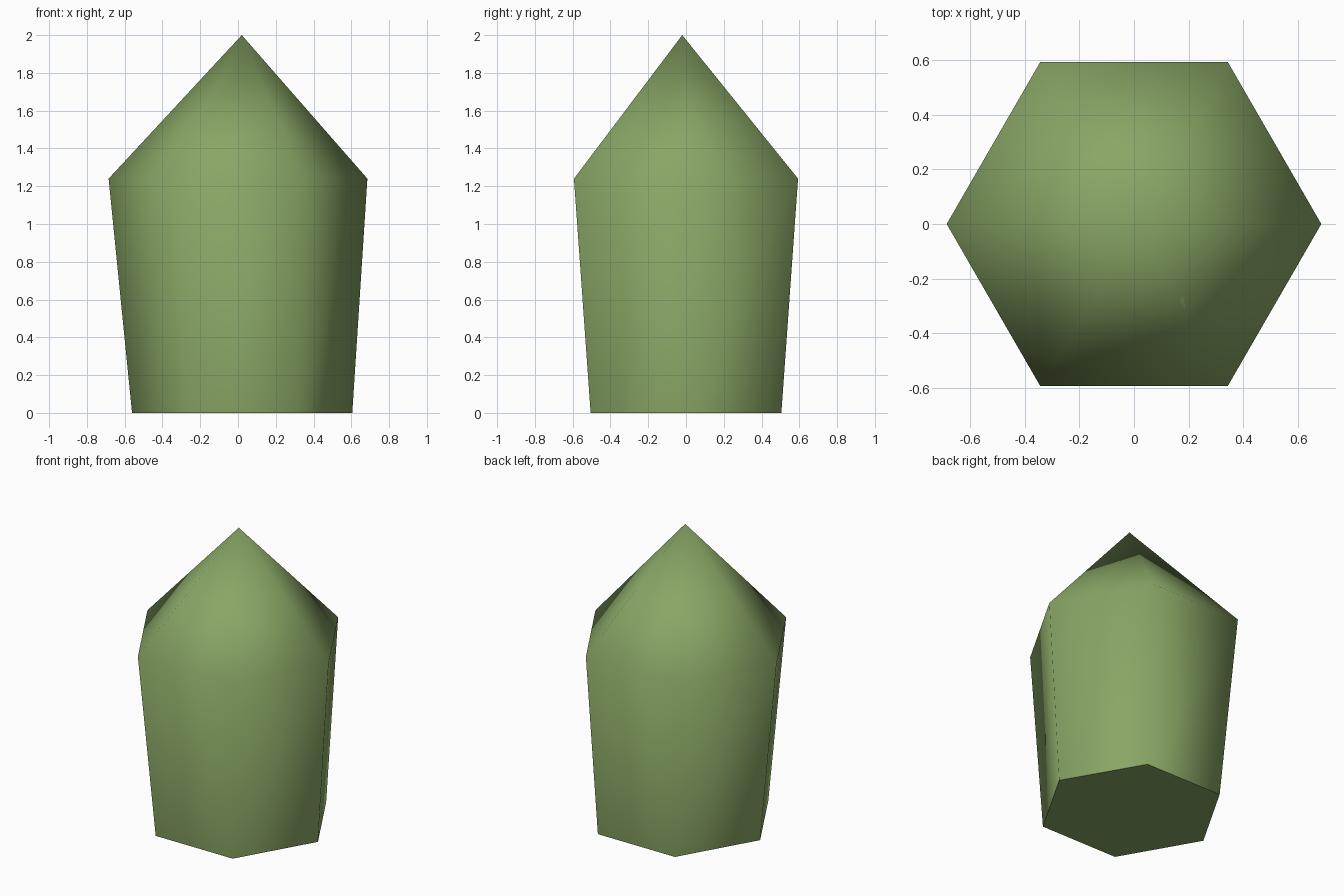
import bpy, bmesh, math

if "Cube" in bpy.data.objects:
    bpy.data.objects.remove(bpy.data.objects["Cube"])

green = bpy.data.materials.new("moss green")
green.diffuse_color = (0.25, 0.38, 0.13, 1)
green.use_nodes = True
green.node_tree.nodes["Principled BSDF"].inputs["Base Color"].default_value = green.diffuse_color


def loft(name, rings, apex=None, inward=False):
    """Skin a stack of six-point rings; close with an apex or a cap."""
    bm = bmesh.new()
    loops = [[bm.verts.new(p) for p in ring] for ring in rings]
    bm.faces.new(loops[0])
    for lo, hi in zip(loops, loops[1:]):
        for i in range(6):
            j = (i + 1) % 6
            bm.faces.new((lo[i], lo[j], hi[j], hi[i]))
    top = loops[-1]
    if apex:
        tip = bm.verts.new(apex)
        for i in range(6):
            bm.faces.new((top[i], top[(i + 1) % 6], tip))
    else:
        bm.faces.new(top)
    bmesh.ops.recalc_face_normals(bm, faces=bm.faces)
    if inward:
        bmesh.ops.reverse_faces(bm, faces=bm.faces)
    me = bpy.data.meshes.new(name)
    bm.to_mesh(me)
    bm.free()
    me.materials.append(green)
    ob = bpy.data.objects.new(name, me)
    bpy.context.collection.objects.link(ob)
    bpy.ops.object.select_all(action='DESELECT')
    ob.select_set(True)
    bpy.context.view_layer.objects.active = ob
    bpy.ops.object.shade_smooth_by_angle(angle=math.radians(70))
    return ob


def hexagon(r, z, cx=0.0):
    return [(cx + r * math.cos(math.radians(60 * i)),
             r * math.sin(math.radians(60 * i)), z) for i in range(6)]


# Thin outer shell with inward faces: its far side shows behind the core
loft("outer_shell", [hexagon(0.583, 0, 0.022), hexagon(0.685, 1.24)],
     apex=(0.02, -0.02, 2.0), inward=True)

# Solid core: slightly uneven hexagonal column with a broken-off tip
base = hexagon(0.56, 0.004, 0.025)
shoulder = [(0.655, 0, 1.22), (0.33, 0.575, 1.23), (-0.31, 0.53, 1.23),
            (-0.63, 0, 1.24), (-0.29, -0.51, 1.23), (0.335, -0.578, 1.23)]
broken_tip = [(0.33, 0, 1.59), (0.15, 0.28, 1.58), (-0.17, 0.29, 1.58),
              (-0.32, 0, 1.59), (-0.15, -0.285, 1.635), (0.17, -0.28, 1.655)]
loft("crystal_core", [base, shoulder, broken_tip])
